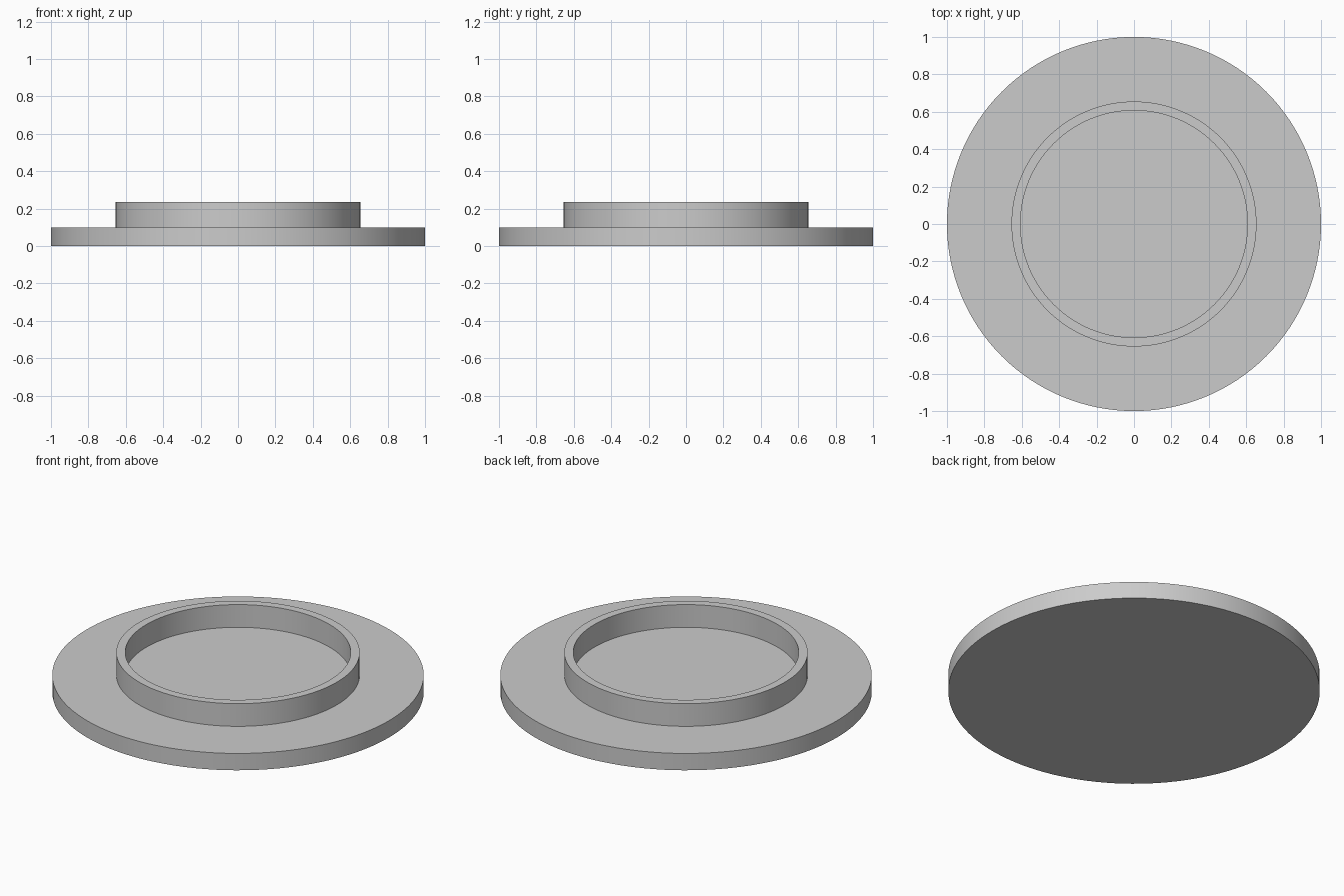
import bpy
import bmesh
import math

cube = bpy.data.objects.get("Cube")
if cube:
    bpy.data.objects.remove(cube, do_unlink=True)

SEGMENTS = 128
BASE_TOP = 0.10
RIM_TOP = 0.235

grey = bpy.data.materials.new("light_grey")
grey.use_nodes = True
grey.diffuse_color = (0.6, 0.6, 0.6, 1)
grey.node_tree.nodes["Principled BSDF"].inputs["Base Color"].default_value = grey.diffuse_color


def lathe(name, profile, closed):
    """Spin an (r, z) profile around the z axis."""
    bm = bmesh.new()
    verts = [bm.verts.new((r, 0, z)) for r, z in profile]
    edges = [bm.edges.new(pair) for pair in zip(verts, verts[1:])]
    if closed:
        edges.append(bm.edges.new((verts[-1], verts[0])))
    bmesh.ops.spin(bm, geom=verts + edges, cent=(0, 0, 0), axis=(0, 0, 1),
                   angle=math.tau, steps=SEGMENTS, use_merge=True)
    bmesh.ops.remove_doubles(bm, verts=bm.verts, dist=0.0001)
    bmesh.ops.recalc_face_normals(bm, faces=bm.faces)
    mesh = bpy.data.meshes.new(name)
    bm.to_mesh(mesh)
    bm.free()
    mesh.materials.append(grey)
    obj = bpy.data.objects.new(name, mesh)
    bpy.context.collection.objects.link(obj)
    bpy.ops.object.select_all(action="DESELECT")
    obj.select_set(True)
    bpy.context.view_layer.objects.active = obj
    bpy.ops.object.shade_smooth_by_angle(angle=math.radians(30))
    return obj


# Flat solid disc
lathe("base_disc", [(0, 0), (1, 0), (1, BASE_TOP), (0, BASE_TOP)], False)

# Raised ring standing on the disc
lathe("raised_rim", [(0.655, BASE_TOP), (0.655, RIM_TOP),
                     (0.607, RIM_TOP), (0.607, BASE_TOP)], True)
